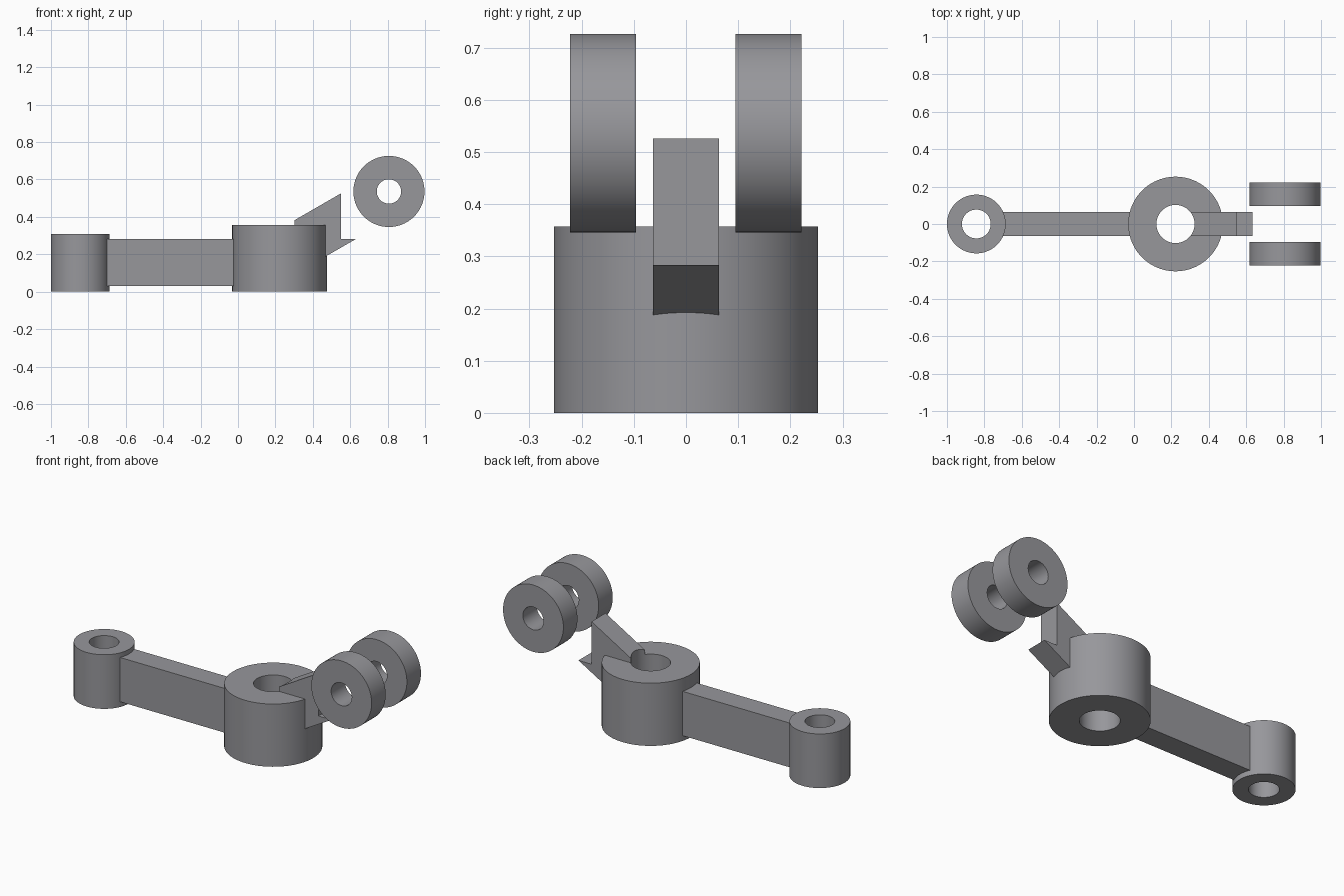
import bpy, bmesh, math
from mathutils import Matrix

if "Cube" in bpy.data.objects:
    bpy.data.objects.remove(bpy.data.objects["Cube"])

grey = bpy.data.materials.new("steel grey")
grey.diffuse_color = (0.31, 0.31, 0.33, 1)
grey.use_nodes = True
grey.node_tree.nodes["Principled BSDF"].inputs["Base Color"].default_value = grey.diffuse_color


def finish(name, bm, smooth=True):
    bmesh.ops.recalc_face_normals(bm, faces=bm.faces)
    me = bpy.data.meshes.new(name)
    bm.to_mesh(me)
    bm.free()
    me.materials.append(grey)
    ob = bpy.data.objects.new(name, me)
    bpy.context.collection.objects.link(ob)
    if smooth:
        bpy.ops.object.select_all(action='DESELECT')
        ob.select_set(True)
        bpy.context.view_layer.objects.active = ob
        bpy.ops.object.shade_smooth_by_angle(angle=math.radians(35))
    return ob


def tube(name, outer, inner, height, matrix, n=96):
    """Hollow cylinder from z=0 to z=height, then placed by matrix."""
    bm = bmesh.new()
    rings = []
    for r, z in ((outer, 0), (outer, height), (inner, height), (inner, 0)):
        rings.append([bm.verts.new((r * math.cos(2 * math.pi * i / n),
                                    r * math.sin(2 * math.pi * i / n), z)) for i in range(n)])
    for k in range(4):
        a, b = rings[k], rings[(k + 1) % 4]
        for i in range(n):
            j = (i + 1) % n
            bm.faces.new((a[i], a[j], b[j], b[i]))
    bm.transform(matrix)
    return finish(name, bm)


def plate(name, profile, half):
    """Extrude an x-z outline across y from -half to +half."""
    bm = bmesh.new()
    sides = [[bm.verts.new((x, y, z)) for x, z in profile] for y in (-half, half)]
    bm.faces.new(sides[0])
    bm.faces.new(sides[1][::-1])
    n = len(profile)
    for i in range(n):
        j = (i + 1) % n
        bm.faces.new((sides[0][i], sides[0][j], sides[1][j], sides[1][i]))
    return finish(name, bm, False)


# Upright bosses
tube("end_boss", 0.157, 0.077, 0.308, Matrix.Translation((-0.843, 0, 0)))
tube("main_hub", 0.253, 0.102, 0.357, Matrix.Translation((0.222, 0, 0)))

# Straight arm joining the bosses
plate("arm", [(-0.73, 0.03), (0.05, 0.03), (0.05, 0.282), (-0.73, 0.282)], 0.063)

# Slanted bracket with a notched end
bracket = plate("bracket", [(0.22, 0.335), (0.22, 0.046), (0.633, 0.283),
                            (0.551, 0.283), (0.551, 0.526)], 0.063)

# Hub bore trims the bracket's inner end
bm = bmesh.new()
bmesh.ops.create_cone(bm, cap_ends=True, segments=96, radius1=0.102, radius2=0.102,
                      depth=2, matrix=Matrix.Translation((0.222, 0, 0)))
cutter = finish("bore_cutter", bm, False)
cutter.hide_render = True
cutter.hide_set(True)
cut = bracket.modifiers.new("bore", 'BOOLEAN')
cut.operation = 'DIFFERENCE'
cut.solver = 'EXACT'
cut.object = cutter

# Pair of fork rings on a crosswise axis
for side, y in (("front", -0.095), ("back", 0.2215)):
    tube("fork_ring_" + side, 0.19, 0.065, 0.1265,
         Matrix.Translation((0.807, y, 0.536)) @ Matrix.Rotation(math.pi / 2, 4, 'X')
         if side == "back" else
         Matrix.Translation((0.807, y - 0.0005, 0.536)) @ Matrix.Rotation(math.pi / 2, 4, 'X'))
